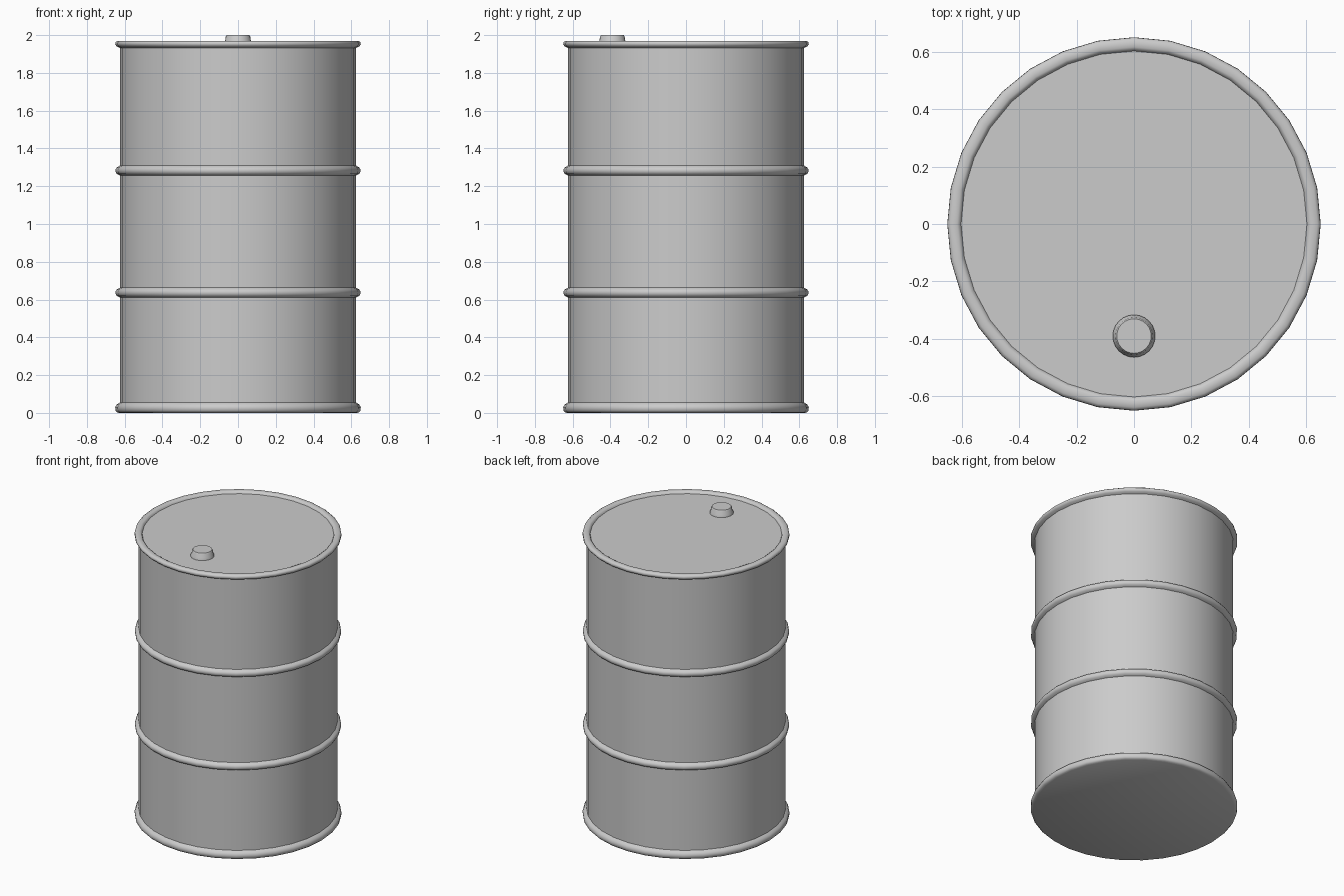
import bpy, bmesh, math

if "Cube" in bpy.data.objects:
    bpy.data.objects.remove(bpy.data.objects["Cube"])


def lathe(name, profile, sides, centre=(0, 0)):
    """Revolve an (r, z) profile, bottom to top, capping both ends."""
    bm = bmesh.new()
    rings = []
    for r, z in profile:
        ring = []
        for i in range(sides):
            a = 2 * math.pi * i / sides
            ring.append(bm.verts.new((centre[0] + r * math.cos(a),
                                      centre[1] + r * math.sin(a), z)))
        rings.append(ring)
    for lo, hi in zip(rings, rings[1:]):
        for i in range(sides):
            j = (i + 1) % sides
            bm.faces.new((lo[i], lo[j], hi[j], hi[i]))
    bm.faces.new(rings[0][::-1])
    bm.faces.new(rings[-1])
    me = bpy.data.meshes.new(name)
    bm.to_mesh(me)
    bm.free()
    ob = bpy.data.objects.new(name, me)
    bpy.context.collection.objects.link(ob)
    bpy.ops.object.select_all(action='DESELECT')
    ob.select_set(True)
    bpy.context.view_layer.objects.active = ob
    bpy.ops.object.shade_smooth_by_angle(angle=math.radians(50))
    return ob


BODY = 0.625


def rib(z):
    """Raised hoop profile around the body."""
    return [(BODY, z - 0.026), (0.642, z - 0.018), (0.648, z - 0.006),
            (0.648, z + 0.006), (0.642, z + 0.016), (BODY, z + 0.026)]


# Drum shell: bottom rim, two hoops, rolled top rim and slightly sunken lid
bottom_rim = [(0.638, 0.002), (0.648, 0.012), (0.65, 0.03),
              (0.642, 0.045), (BODY, 0.055)]
top_rim = [(BODY, 1.932), (0.642, 1.94), (0.65, 1.95), (0.649, 1.962),
           (0.638, 1.97), (0.616, 1.97), (0.607, 1.965), (0.602, 1.955)]
lathe("drum_body", bottom_rim + rib(0.637) + rib(1.283) + top_rim, 32)

# Filler cap on the lid
lathe("filler_cap", [(0.074, 1.95), (0.074, 1.962), (0.068, 1.972),
                     (0.065, 1.992), (0.06, 2.0)], 24, (0, -0.39))

# Closed floor of the drum resting on the ground
lathe("drum_floor", [(0.63, 0.0), (0.638, 0.004)], 32)
